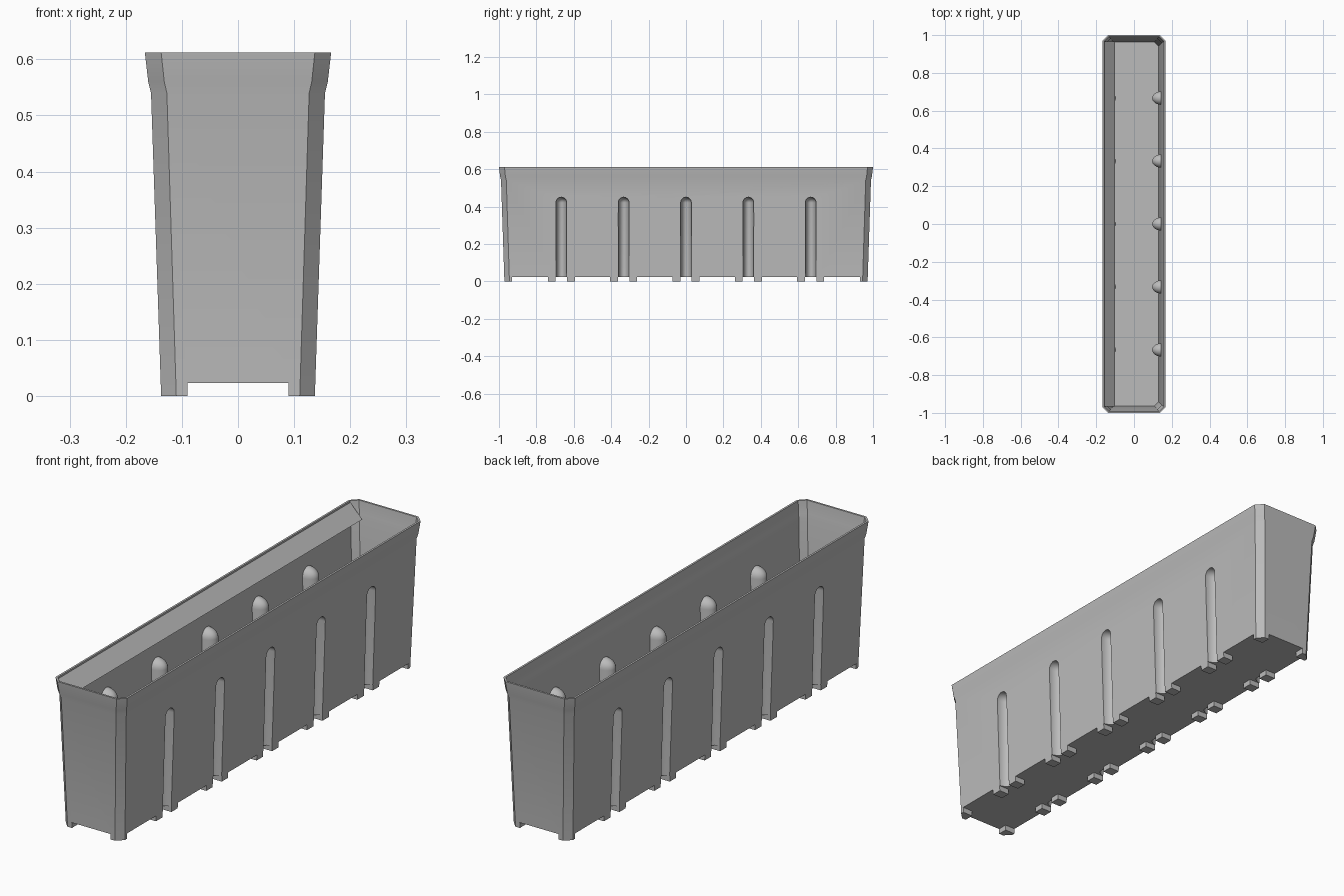
import bpy, bmesh
from mathutils import Matrix

cube = bpy.data.objects.get("Cube")
if cube:
    bpy.data.objects.remove(cube, do_unlink=True)

WALL = 0.008
FOOT = 0.023
FLOOR = 0.035
EXTRA_LENGTH = 0.834          # half length minus half width
GROOVES = [i / 3 for i in range(-2, 3)]
PROFILE = [(0, 0.137), (0.54, 0.155), (0.56, 0.16), (0.612, 0.166)]

plastic = bpy.data.materials.new("grey plastic")
plastic.use_nodes = True
plastic.diffuse_color = (0.5, 0.5, 0.5, 1)
plastic.node_tree.nodes["Principled BSDF"].inputs["Base Color"].default_value = (0.5, 0.5, 0.5, 1)


def make_object(name, bm):
    bmesh.ops.recalc_face_normals(bm, faces=bm.faces)
    mesh = bpy.data.meshes.new(name)
    bm.to_mesh(mesh)
    bm.free()
    mesh.materials.append(plastic)
    obj = bpy.data.objects.new(name, mesh)
    bpy.context.collection.objects.link(obj)
    return obj


def loft(name, rings):
    """Closed solid through rings of equal point count."""
    bm = bmesh.new()
    loops = [[bm.verts.new(p) for p in ring] for ring in rings]
    for low, high in zip(loops, loops[1:]):
        for i in range(len(low)):
            j = (i + 1) % len(low)
            bm.faces.new((low[i], low[j], high[j], high[i]))
    bm.faces.new(loops[0])
    bm.faces.new(loops[-1])
    return make_object(name, bm)


def chamfered_ring(z, half, inset=0):
    """Rectangle with cut corners."""
    c = 0.027 + 0.07 * (half - 0.137) - 0.586 * inset
    x, y = half - inset, half + EXTRA_LENGTH - inset
    return [(x, c - y, z), (x, y - c, z), (x - c, y, z), (c - x, y, z),
            (-x, y - c, z), (-x, c - y, z), (c - x, -y, z), (x - c, -y, z)]


def capsule(name, x, y, rx, ry, rz):
    """Upright round-topped post."""
    bm = bmesh.new()
    bmesh.ops.create_uvsphere(bm, u_segments=24, v_segments=12, radius=1)
    bmesh.ops.delete(bm, geom=[v for v in bm.verts if v.co.z < -0.01], context='VERTS')
    bmesh.ops.transform(bm, matrix=Matrix.Translation((x, y, 0.42)) @ Matrix.Diagonal((rx, ry, rz, 1)),
                        verts=bm.verts)
    rim = [e for e in bm.edges if e.is_boundary]
    new = bmesh.ops.extrude_edge_only(bm, edges=rim)["geom"]
    for v in new:
        if isinstance(v, bmesh.types.BMVert):
            v.co.z = -0.1
    bmesh.ops.edgeloop_fill(bm, edges=[e for e in bm.edges if e.is_boundary])
    return make_object(name, bm)


def box(name, x0, x1, y0, y1, z0, z1):
    return loft(name, [[(x0, y0, z), (x1, y0, z), (x1, y1, z), (x0, y1, z)] for z in (z0, z1)])


def subtract(target, cutter):
    mod = target.modifiers.new("cut", 'BOOLEAN')
    mod.operation = 'DIFFERENCE'
    mod.solver = 'EXACT'
    mod.object = cutter
    bpy.context.view_layer.update()
    result = bpy.data.meshes.new_from_object(target.evaluated_get(bpy.context.evaluated_depsgraph_get()))
    target.modifiers.clear()
    target.data = result
    bpy.data.objects.remove(cutter, do_unlink=True)


# Outer shell and inner cavity
trough = loft("trough", [chamfered_ring(z, h) for z, h in PROFILE])
cavity = loft("cavity", [chamfered_ring(z, h, WALL)
                         for z, h in [(FLOOR, 0.138)] + PROFILE[1:3] + [(0.632, 0.168)]])

# Ribs stand inside the cavity, with matching grooves outside
for side in (-1, 1):
    for y in GROOVES:
        subtract(cavity, capsule("rib", side * 0.148, y, 0.052, 0.036, 0.038))
subtract(trough, cavity)
for side in (-1, 1):
    for y in GROOVES:
        subtract(trough, capsule("groove", side * 0.148, y, 0.045, 0.029, 0.03))

# Notches under the floor leave the feet
subtract(trough, box("notch", -0.09, 0.09, -1.2, 1.2, -0.1, FOOT))
gaps = [(y - 0.03, y + 0.03) for y in GROOVES]
gaps += [(a + 0.072, b - 0.072) for a, b in zip(GROOVES, GROOVES[1:])]
gaps += [(-0.93, GROOVES[0] - 0.072), (GROOVES[-1] + 0.072, 0.93)]
for start, end in gaps:
    subtract(trough, box("notch", -0.3, 0.3, start, end, -0.1, FOOT))

# Sloping lip along the right side of the opening
lip = loft("sloping_lip", [[(-0.163, s * 0.968, 0.611), (-0.1, s * 0.965, 0.55), (-0.15, s * 0.955, 0.535)]
                           for s in (-1, 1)])

# Smooth curves, keep the corners crisp
bpy.ops.object.select_all(action='DESELECT')
for obj in (trough, lip):
    obj.select_set(True)
bpy.context.view_layer.objects.active = trough
bpy.ops.object.shade_smooth_by_angle(angle=0.5)
